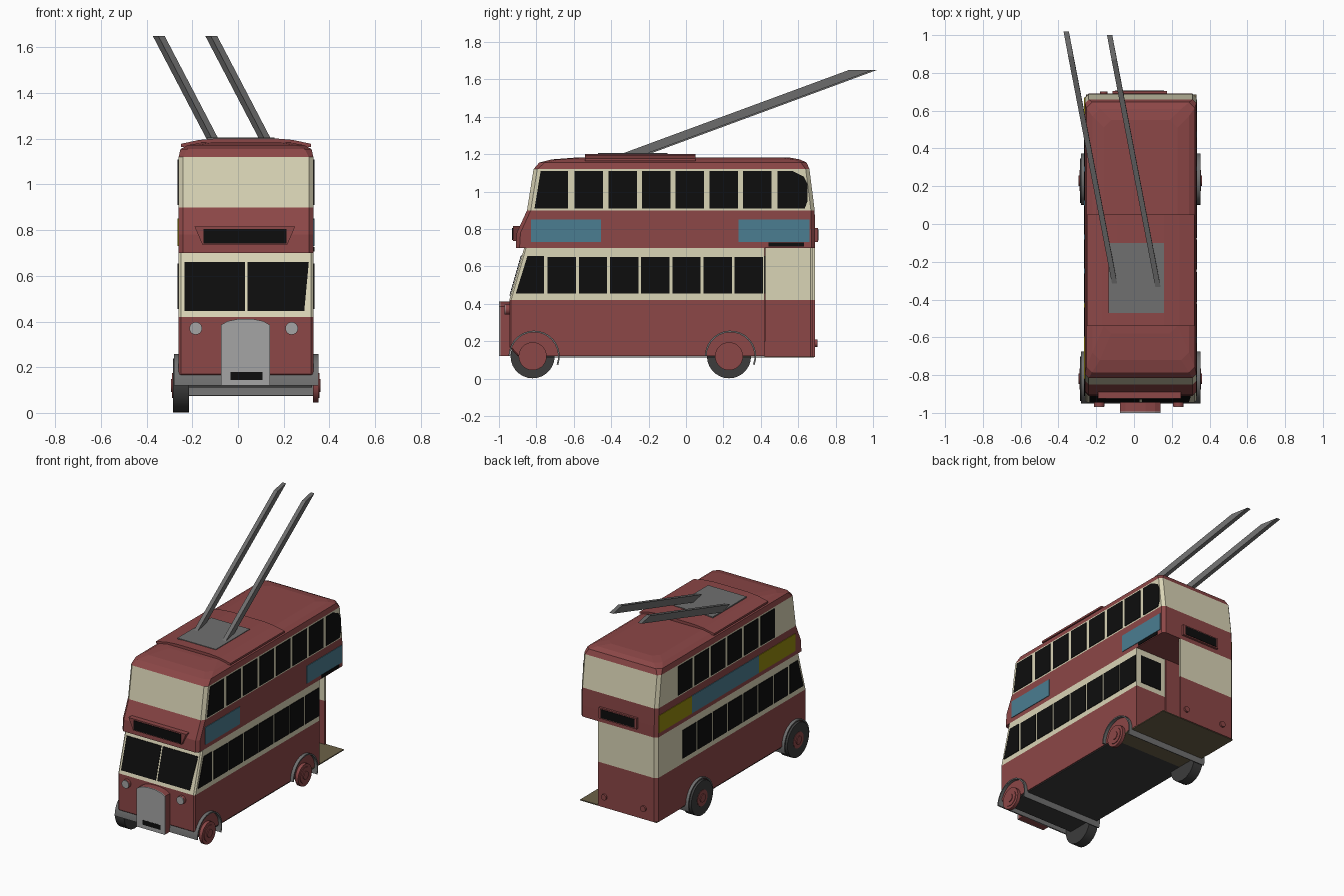
import bpy, bmesh, math
from mathutils import Vector

if "Cube" in bpy.data.objects:
    bpy.data.objects.remove(bpy.data.objects["Cube"])


def material(name, r, g, b):
    m = bpy.data.materials.new(name)
    m.use_nodes = True
    m.diffuse_color = (r, g, b, 1)
    m.node_tree.nodes["Principled BSDF"].inputs["Base Color"].default_value = (r, g, b, 1)
    return m


red = material("dull red", .262, .063, .063)
cream = material("cream", .70, .66, .468)
black = material("window black", .004, .004, .004)
blue = material("advert blue", .07, .205, .283)
yellow = material("advert yellow", .30, .25, .004)
grey = material("mid grey", .162, .162, .162)
silver = material("light grey", .376, .376, .376)
rubber = material("tyre grey", .045, .045, .045)
brown = material("floor brown", .15, .12, .065)

CX, HALF = .035, .295
RIGHT, LEFT = CX - HALF, CX + HALF


def finish(name, bm, mats):
    bmesh.ops.remove_doubles(bm, verts=bm.verts, dist=.0005)
    bmesh.ops.recalc_face_normals(bm, faces=bm.faces)
    me = bpy.data.meshes.new(name)
    bm.to_mesh(me)
    bm.free()
    for m in mats:
        me.materials.append(m)
    ob = bpy.data.objects.new(name, me)
    bpy.context.collection.objects.link(ob)
    return ob


def slab(name, pts, vec, mat):
    """Polygon pushed along a vector."""
    bm = bmesh.new()
    a = [bm.verts.new(p) for p in pts]
    b = [bm.verts.new(Vector(p) + Vector(vec)) for p in pts]
    bm.faces.new(a)
    bm.faces.new(b)
    for i in range(len(a)):
        j = (i + 1) % len(a)
        bm.faces.new((a[i], a[j], b[j], b[i]))
    return finish(name, bm, [mat])


def box(name, x0, x1, y0, y1, z0, z1, mat):
    return slab(name, [(x0, y0, z0), (x1, y0, z0), (x1, y1, z0), (x0, y1, z0)],
                (0, 0, z1 - z0), mat)


def side_shape(name, x0, x1, yz, mat):
    return slab(name, [(x0, y, z) for y, z in yz], (x1 - x0, 0, 0), mat)


def front_shape(name, y0, y1, xz, mat):
    return slab(name, [(x, y0, z) for x, z in xz], (0, y1 - y0, 0), mat)


def circle(u, v, r, n=28):
    return [(u + r * math.cos(2 * math.pi * i / n), v + r * math.sin(2 * math.pi * i / n))
            for i in range(n)]


def rect(u0, u1, v0, v1):
    return [(u0, v0), (u1, v0), (u1, v1), (u0, v1)]


def shell(name, levels):
    """Stacked chamfered rings: z, front y, rear y, half width, front and rear chamfer."""
    bm = bmesh.new()
    rings = []
    for z, f, r, h, cf, cr in levels:
        plan = [(-h + cf, f), (h - cf, f), (h, f + cf), (h, r - cr),
                (h - cr, r), (-h + cr, r), (-h, r - cr), (-h, f + cf)]
        rings.append([bm.verts.new((CX + x, y, z)) for x, y in plan])
    for lo, hi in zip(rings, rings[1:]):
        for i in range(8):
            j = (i + 1) % 8
            bm.faces.new((lo[i], lo[j], hi[j], hi[i]))
    bm.faces.new(rings[0])
    bm.faces.new(rings[-1])
    for face in bm.faces:
        z = face.calc_center_median().z
        face.material_index = int(.42 < z < .699 or .9 < z < 1.12)
    return finish(name, bm, [red, cream])


# Bodywork
shell("lower_deck", [(.12, -.90, .42, HALF, .01, 0), (.17, -.945, .42, HALF, .01, 0),
                     (.42, -.945, .42, HALF, .01, 0), (.70, -.865, .42, HALF, .01, 0)])
shell("upper_deck", [(.70, -.91, .69, HALF, .02, .02), (.78, -.905, .69, HALF, .02, .02),
                     (.90, -.85, .688, HALF, .02, .02), (1.12, -.815, .66, HALF, .02, .02),
                     (1.155, -.785, .645, HALF - .008, .03, .03),
                     (1.172, -.72, .61, HALF - .04, .04, .04),
                     (1.183, -.58, .55, HALF - .10, .04, .04)])

# Rear platform: wrapped wall, bulkhead and floor
wall = [(RIGHT, .42), (RIGHT, .67), (RIGHT + .02, .69), (.19, .69), (.19, .675),
        (RIGHT + .025, .675), (RIGHT + .015, .665), (RIGHT + .015, .42)]
for part, z0, z1, m in (("lower", .115, .42, red), ("upper", .42, .70, cream)):
    slab("platform_wall_" + part, [(x, y, z0) for x, y in wall], (0, 0, z1 - z0), m)
box("bulkhead_window", .13, .295, .42, .424, .455, .655, black)
box("bulkhead_panel", -.10, .09, .42, .426, .20, .70, red)
box("platform_floor", RIGHT + .005, LEFT, .20, .685, .112, .119, brown)
box("chassis_floor", RIGHT + .005, LEFT - .005, -.89, .20, .112, .119, rubber)

# Side windows: (side name, wall x, outward direction)
for side, x, d in (("left", LEFT, 1), ("right", RIGHT, -1)):
    def plate(name, yz, m):
        side_shape(side + "_" + name, x - d * .002, x + d * .004, yz, m)
    plate("lower_front_window", [(-.91, .455), (-.76, .455), (-.76, .655), (-.848, .655)], black)
    for i in range(7):
        y = -.74 + i * .1667
        plate("lower_window", rect(y, y + .152, .455, .65), black)
    for i in range(6):
        y = -.595 + i * .18
        plate("upper_window", rect(y, y + .152, .91, 1.11), black)
    if d > 0:
        plate("upper_front_window", [(-.81, .91), (-.63, .91), (-.63, 1.11), (-.777, 1.11)], black)
        plate("upper_rear_window", [(.49, .91), (.635, .91), (.65, .95), (.65, 1.04),
                                    (.63, 1.08), (.57, 1.11), (.49, 1.11)], black)
        plate("front_advert", rect(-.83, -.455, .73, .85), blue)
        plate("rear_advert", rect(.28, .66, .73, .85), blue)
        plate("route_strip", rect(.44, .63, .706, .727), black)
    else:
        plate("rear_advert", rect(.31, .67, .73, .85), yellow)
        plate("middle_advert", rect(-.42, .31, .73, .85), blue)
        plate("front_advert", rect(-.82, -.42, .73, .85), yellow)


# Windscreen on the sloped front
def slope_y(z):
    return -.947 + (z - .42) * .08 / .28


for name, xz in (("right", rect(-.235, .03, .445, .66)),
                 ("left", [(.042, .445), (.29, .445), (.31, .66), (.042, .66)])):
    slab("windscreen_" + name, [(x, slope_y(z), z) for x, z in xz], (0, -.004, 0), black)

# Destination boxes
front_shape("front_sign_box", -.925, -.86, [(-.19, .815), (-.155, .735), (.215, .735), (.25, .815)], red)
front_shape("front_sign", -.929, -.924, rect(-.15, .212, .742, .806), black)
box("rear_sign_box", -.115, .175, .68, .705, .73, .805, red)
box("rear_sign", -.10, .16, .704, .708, .738, .797, black)

# Radiator and lamps
hood = [(-.075, .12), (.14, .12), (.14, .385), (.11, .402), (.06, .412),
        (.005, .412), (-.045, .402), (-.075, .385)]
front_shape("radiator_hood", -.993, -.94, hood, red)
front_shape("radiator_grille", -1.0, -.992, hood, silver)
front_shape("number_plate", -1.001, -.996, rect(-.032, .108, .145, .178), black)
rounded = []
for x in (-.185, .235):
    rounded.append(front_shape("headlamp_rim", -.965, -.94, circle(x, .37, .028), red))
    rounded.append(front_shape("headlamp", -.97, -.964, circle(x, .37, .027), silver))
for x in (-.16, .14):
    rounded.append(front_shape("rear_lamp", .685, .702, circle(x, .19, .02), red))

# Wheels and mudguards
for axle, y in (("front", -.82), ("rear", .23)):
    rounded.append(side_shape(axle + "_tyre", -.285, -.215, circle(y, .12, .118), rubber))
    for x, d in ((-.28, -1), (.348, 1)):
        for r, out in ((.075, .004), (.055, .008), (.028, .013)):
            rounded.append(side_shape(axle + "_hub", x - d * .02, x + d * out,
                                      circle(y, .12, r), red))
    arc = [math.radians(180 - 200 * i / 16) for i in range(17)]
    guard = [(y + .008 + r * math.cos(a), .12 + r * math.sin(a))
             for r, run in ((.137, arc), (.128, arc[::-1])) for a in run]
    rounded.append(side_shape(axle + "_mudguard", -.28, .352, guard, grey))

# Roof equipment
front_shape("roof_panel", -.54, .05, [(-.25, 1.165), (.32, 1.165), (.32, 1.178), (.24, 1.195),
                                      (.16, 1.202), (-.09, 1.202), (-.17, 1.195), (-.25, 1.178)], red)
box("pole_base", -.135, .16, -.47, -.10, 1.19, 1.206, grey)
for side, x, y in (("right", -.10, -.33), ("left", .13, -.35)):
    foot = [(x - .014, y, 1.20), (x + .014, y, 1.20),
            (x - .010, y + .13, 1.20), (x - .038, y + .13, 1.20)]
    slab(side + "_trolley_pole", foot, (-.235, 1.22, .45), grey)

bpy.ops.object.select_all(action="DESELECT")
for ob in rounded:
    ob.select_set(True)
bpy.context.view_layer.objects.active = rounded[0]
bpy.ops.object.shade_smooth_by_angle(angle=math.radians(35))
